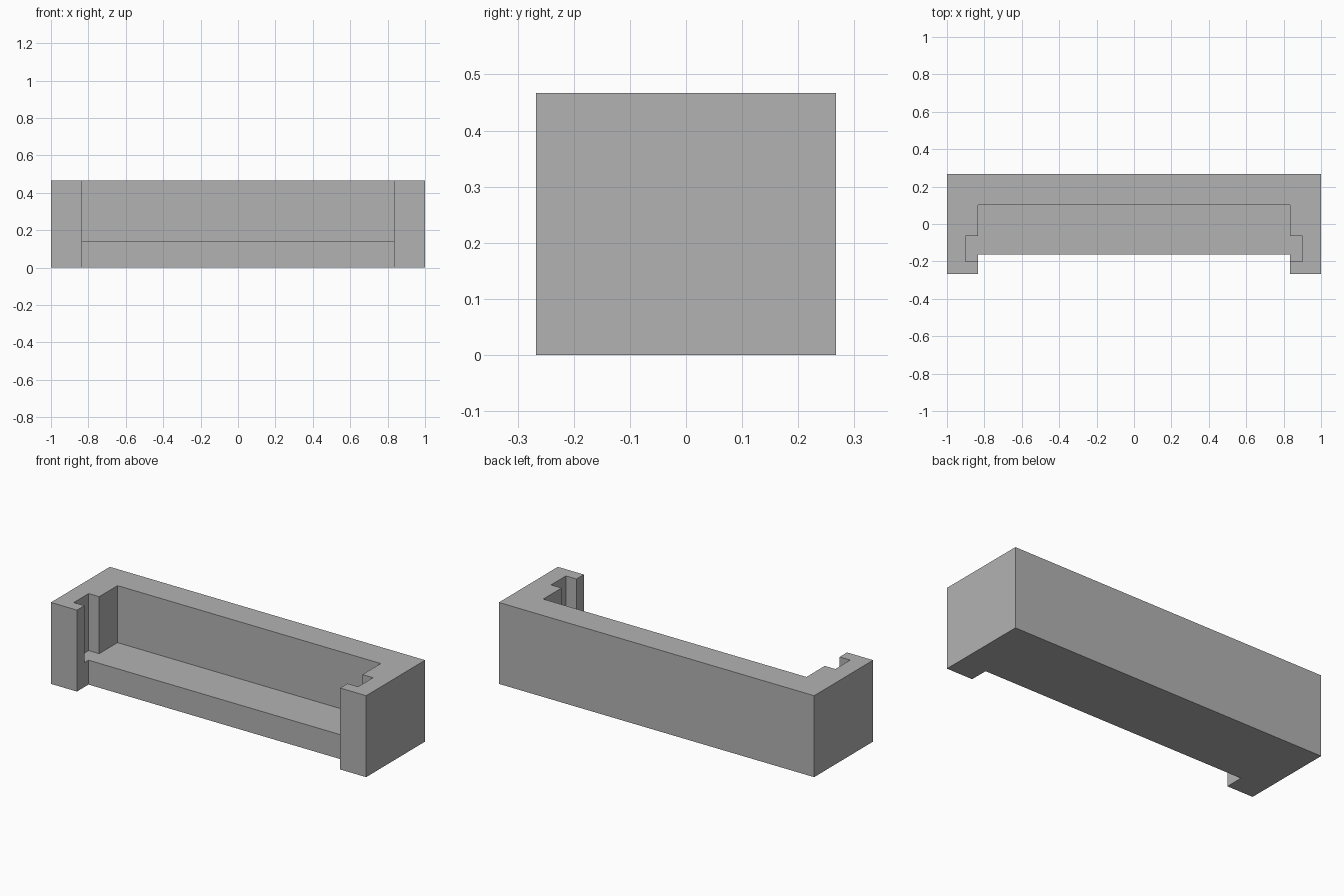
import bpy
import bmesh

cube = bpy.data.objects.get("Cube")
if cube:
    bpy.data.objects.remove(cube, do_unlink=True)

grey = bpy.data.materials.new("plain_grey")
grey.use_nodes = True
COLOUR = (0.45, 0.45, 0.45, 1)
grey.diffuse_color = COLOUR
grey.node_tree.nodes["Principled BSDF"].inputs["Base Color"].default_value = COLOUR

HALF_X, HALF_Y, HEIGHT = 1.0, 0.267, 0.467
INNER_X, SLOT_X = 0.835, 0.902
FLOOR_Z, FLOOR_FRONT = 0.14, -0.162
POCKET_BACK, SLOT_BACK, SLOT_FRONT = 0.101, -0.065, -0.2


def prism(name, half_outline, z0, z1):
    """Mirror a half outline across x = 0 and extrude it upwards."""
    outline = half_outline + [(-x, y) for x, y in reversed(half_outline)]
    bm = bmesh.new()
    face = bm.faces.new([bm.verts.new((x, y, z0)) for x, y in outline])
    top = bmesh.ops.extrude_face_region(bm, geom=[face])["geom"]
    bmesh.ops.translate(bm, vec=(0, 0, z1 - z0),
                        verts=[v for v in top if isinstance(v, bmesh.types.BMVert)])
    bmesh.ops.recalc_face_normals(bm, faces=bm.faces)
    mesh = bpy.data.meshes.new(name)
    bm.to_mesh(mesh)
    bm.free()
    mesh.materials.append(grey)
    obj = bpy.data.objects.new(name, mesh)
    bpy.context.collection.objects.link(obj)
    return obj


# Solid body with a recessed front between two corner posts
body = prism("tray_body", [
    (INNER_X, FLOOR_FRONT), (INNER_X, -HALF_Y), (HALF_X, -HALF_Y), (HALF_X, HALF_Y),
], 0, HEIGHT)

# Pocket with a panel slot at each end, open at the top and front
cutter = prism("pocket_cutter", [
    (INNER_X, SLOT_FRONT), (SLOT_X, SLOT_FRONT), (SLOT_X, SLOT_BACK),
    (INNER_X, SLOT_BACK), (INNER_X, POCKET_BACK),
], FLOOR_Z, HEIGHT + 0.1)

cut = body.modifiers.new("pocket", "BOOLEAN")
cut.operation = "DIFFERENCE"
cut.solver = "EXACT"
cut.object = cutter

# Bake the cut and drop the helper
bpy.context.view_layer.objects.active = body
body.select_set(True)
bpy.ops.object.modifier_apply(modifier=cut.name)
bpy.data.objects.remove(cutter, do_unlink=True)
